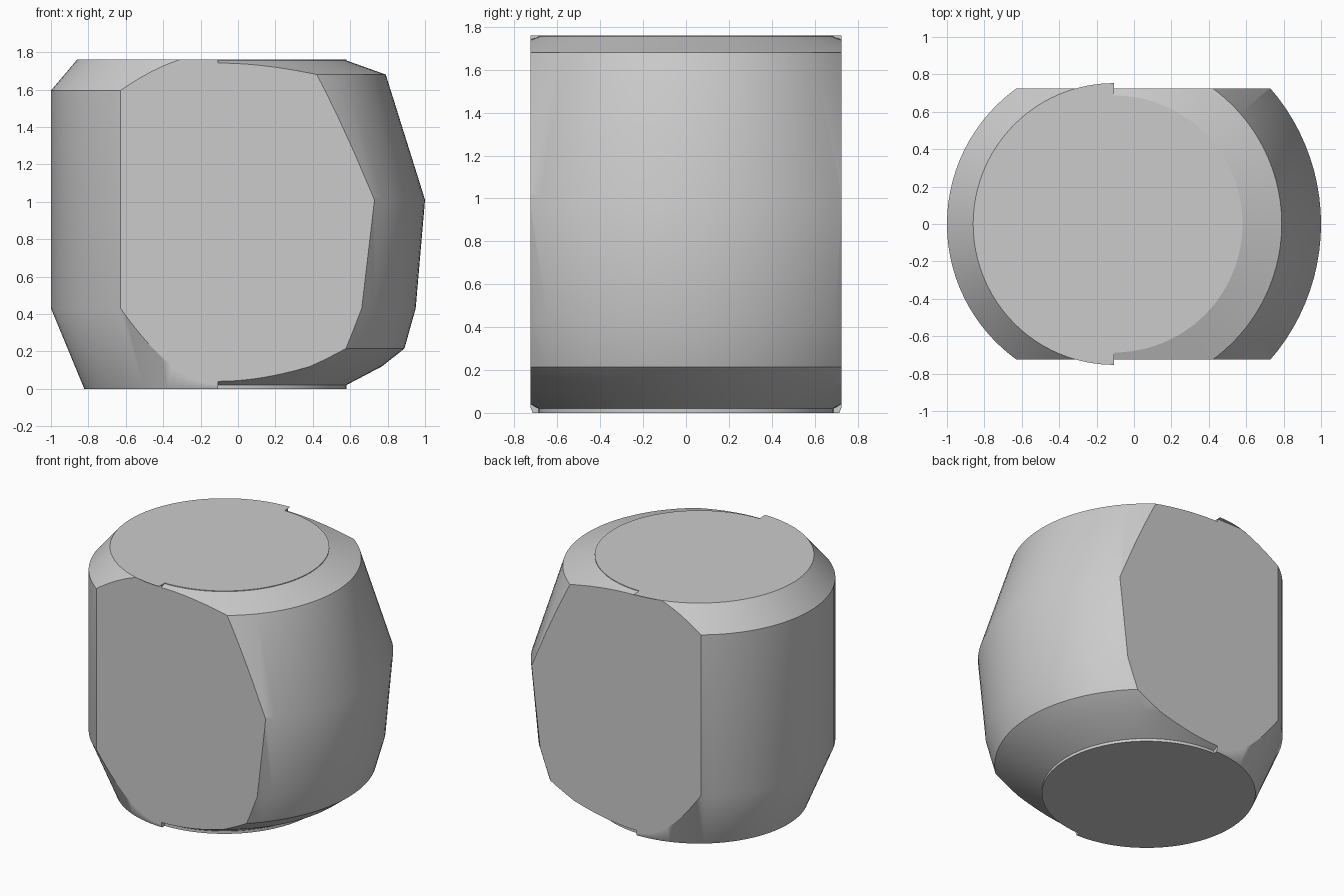
import bpy, bmesh, math
from mathutils import Vector

if "Cube" in bpy.data.objects:
    bpy.data.objects.remove(bpy.data.objects["Cube"], do_unlink=True)

AXIS = -0.107    # x of the turning axis
FLAT = 0.725     # distance of the front and back flats
TOP = 1.76
CAP_R = 0.753

grey = bpy.data.materials.new("plain_grey")
grey.use_nodes = True
colour = (0.6, 0.6, 0.6, 1)
grey.diffuse_color = colour
grey.node_tree.nodes["Principled BSDF"].inputs["Base Color"].default_value = colour


def add_object(name, bm):
    mesh = bpy.data.meshes.new(name)
    bm.to_mesh(mesh)
    bm.free()
    mesh.materials.append(grey)
    obj = bpy.data.objects.new(name, mesh)
    bpy.context.collection.objects.link(obj)
    return obj


def half_turn(name, profile, side):
    """Solid half of a turned shape; profile is (radius, height) from bottom to top."""
    bm = bmesh.new()
    pts = [(0, profile[0][1])] + profile + [(0, profile[-1][1])]
    verts = [bm.verts.new((AXIS, -side * r, z)) for r, z in pts]
    edges = [bm.edges.new(pair) for pair in zip(verts, verts[1:])]
    bmesh.ops.spin(bm, geom=verts + edges, cent=(AXIS, 0, 0), axis=(0, 0, 1),
                   angle=math.pi, steps=48)
    bmesh.ops.remove_doubles(bm, verts=bm.verts, dist=1e-5)
    # Close the straight wall on the axis plane
    bmesh.ops.edgenet_fill(bm, edges=[e for e in bm.edges if e.is_boundary])
    bmesh.ops.recalc_face_normals(bm, faces=bm.faces)
    return add_object(name, bm)


# Straight side with bevelled top and tapered foot
body = half_turn("body", [(0.715, 0), (0.893, 0.43), (0.893, 1.595), (CAP_R, TOP)], -1)
# Bulging side
bulge = half_turn("bulge", [(0.687, 0), (0.687, 0.02), (0.877, 0.12), (0.997, 0.215),
                            (1.057, 0.43), (1.107, 1.01), (0.897, 1.68),
                            (0.687, TOP - 0.005), (0.687, TOP)], 1)

# Merge both halves
union = body.modifiers.new("union", 'BOOLEAN')
union.operation = 'UNION'
union.solver = 'EXACT'
union.object = bulge
bpy.context.view_layer.objects.active = body
bpy.ops.object.modifier_apply(modifier=union.name)
bpy.data.objects.remove(bulge, do_unlink=True)

# Slice the front and back flats
bm = bmesh.new()
bm.from_mesh(body.data)
for s in (-1, 1):
    cut = bmesh.ops.bisect_plane(bm, geom=bm.verts[:] + bm.edges[:] + bm.faces[:],
                                 plane_co=(0, s * FLAT, 0), plane_no=(0, s, 0),
                                 clear_outer=True)
    rim = [e for e in cut["geom_cut"] if isinstance(e, bmesh.types.BMEdge)]
    bmesh.ops.edgenet_fill(bm, edges=rim)
bmesh.ops.recalc_face_normals(bm, faces=bm.faces)
bm.to_mesh(body.data)
bm.free()

# Slivers of the top cap that overhang the flats
bm = bmesh.new()
spread = math.acos(FLAT / CAP_R)
for s in (-1, 1):
    arc = [Vector((AXIS - CAP_R * math.sin(a), s * CAP_R * math.cos(a), TOP))
           for a in (spread * i / 6 for i in range(7))]
    face = bm.faces.new([bm.verts.new(p) for p in arc + [Vector((AXIS, s * FLAT, TOP))]])
    face.normal_update()
    if face.normal.z < 0:
        face.normal_flip()
add_object("cap_overhang", bm)

# Smooth the turned sides, keep the creases
bpy.ops.object.select_all(action='DESELECT')
body.select_set(True)
bpy.context.view_layer.objects.active = body
bpy.ops.object.shade_smooth_by_angle(angle=math.radians(30))
weighted = body.modifiers.new("weighted_normals", 'WEIGHTED_NORMAL')
weighted.keep_sharp = True
